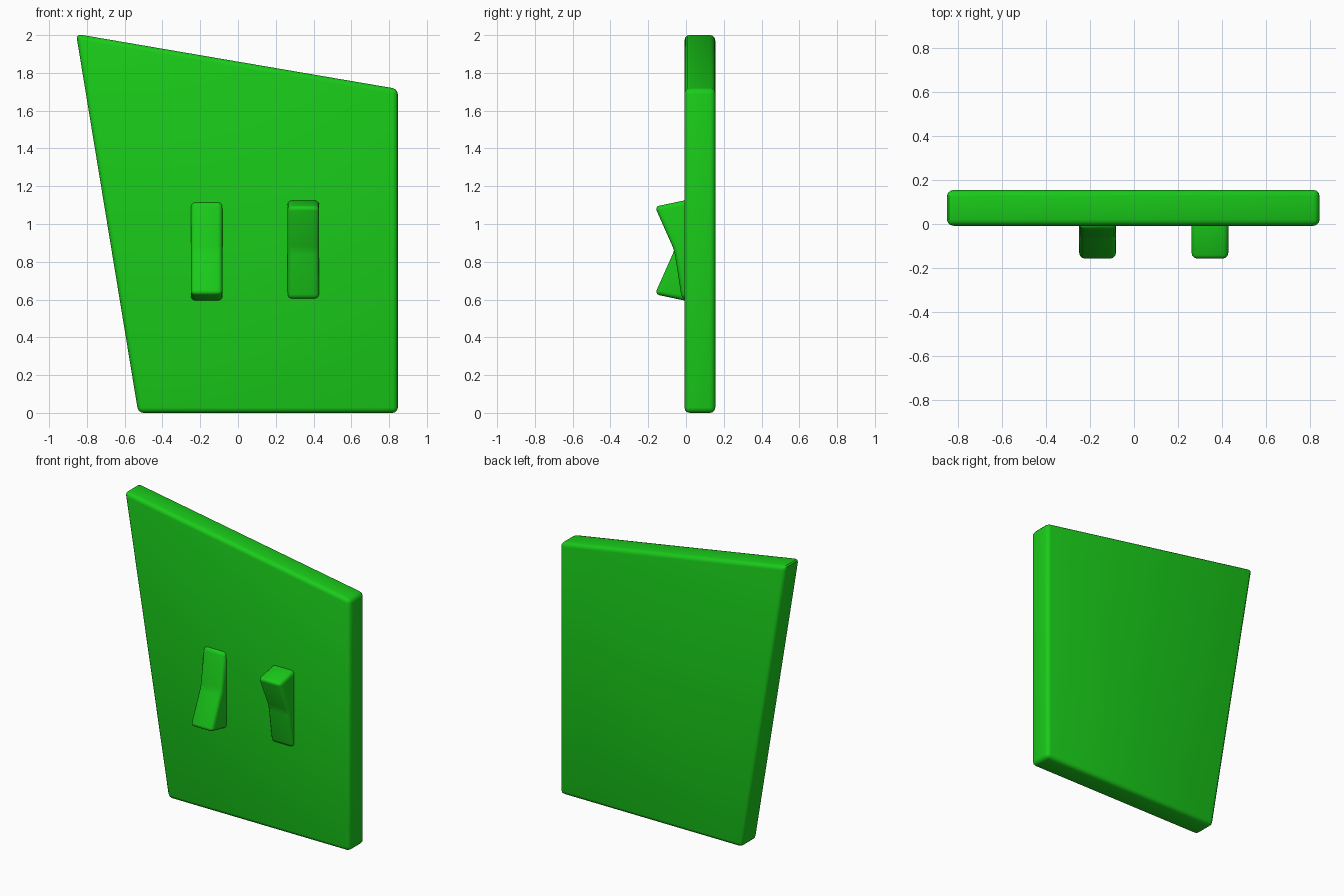
import bpy, bmesh

if "Cube" in bpy.data.objects:
    bpy.data.objects.remove(bpy.data.objects["Cube"])

green = bpy.data.materials.new("green")
green.diffuse_color = (0.01, 0.6, 0.01, 1)
green.use_nodes = True
green.node_tree.nodes["Principled BSDF"].inputs["Base Color"].default_value = green.diffuse_color


def prism(name, points, offset, bevel, segments):
    """Extrude a closed 3D outline by offset, then round its edges."""
    bm = bmesh.new()
    face = bm.faces.new([bm.verts.new(p) for p in points])
    ext = bmesh.ops.extrude_face_region(bm, geom=[face])
    verts = [v for v in ext["geom"] if isinstance(v, bmesh.types.BMVert)]
    bmesh.ops.translate(bm, verts=verts, vec=offset)
    bmesh.ops.recalc_face_normals(bm, faces=bm.faces[:])
    mesh = bpy.data.meshes.new(name)
    bm.to_mesh(mesh)
    bm.free()
    obj = bpy.data.objects.new(name, mesh)
    bpy.context.collection.objects.link(obj)
    mesh.materials.append(green)
    mod = obj.modifiers.new("rounding", "BEVEL")
    mod.width = bevel
    mod.segments = segments
    mod.limit_method = "ANGLE"
    mod.angle_limit = 0.2
    bpy.ops.object.select_all(action="DESELECT")
    obj.select_set(True)
    bpy.context.view_layer.objects.active = obj
    bpy.ops.object.modifier_apply(modifier=mod.name)
    bpy.ops.object.shade_smooth_by_angle(angle=0.6)
    return obj


# Skewed wall plate
outline = [(-0.528, 0.0), (0.846, 0.0), (0.846, 1.715), (-0.857, 2.006)]
prism("wall_plate", [(x, -0.008, z) for x, z in outline], (0, 0.163, 0), 0.028, 3)

# Rocker switches: same side profile, flipped vertically for the left one
profile = [(-0.165, 0.232), (0.04, 0.275), (0.04, -0.26), (-0.022, -0.256), (-0.062, 0.0)]
for name, x, flip in (("left_switch", -0.25, -1), ("right_switch", 0.262, 1)):
    prism(name, [(x, y, 0.86 + flip * z) for y, z in profile], (0.168, 0, 0), 0.024, 3)
